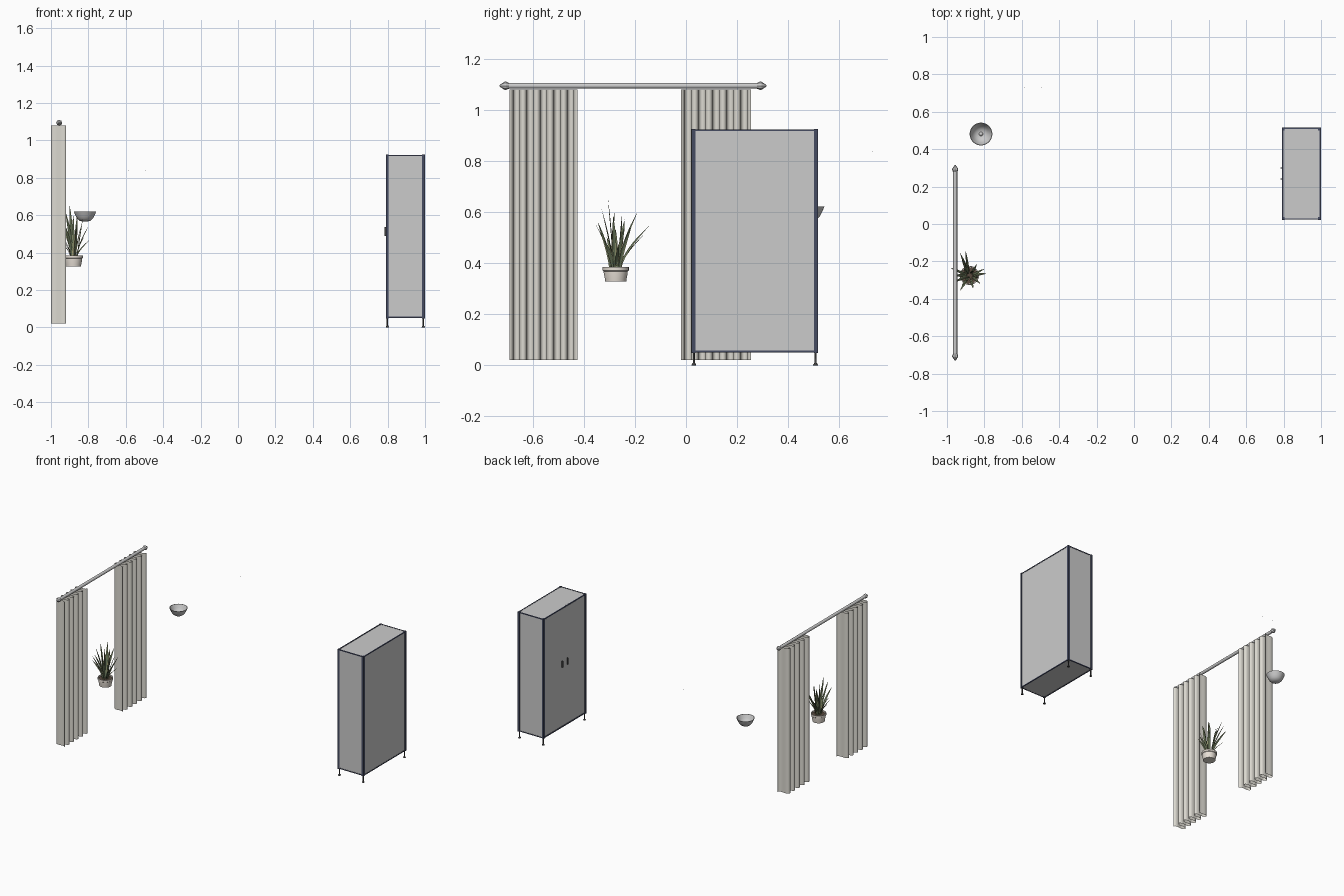
import bpy, bmesh, math, random
from mathutils import Vector

if "Cube" in bpy.data.objects:
    bpy.data.objects.remove(bpy.data.objects["Cube"])

random.seed(4)


def material(name, rgb):
    m = bpy.data.materials.new(name)
    m.diffuse_color = (*rgb, 1)
    m.use_nodes = True
    m.node_tree.nodes["Principled BSDF"].inputs["Base Color"].default_value = m.diffuse_color
    return m


NAVY = material("dark_blue_metal", (0.06, 0.07, 0.12))
DARK = material("black_metal", (0.05, 0.05, 0.05))
CLOTH = material("linen", (0.72, 0.70, 0.64))
CREAM = material("cream_ceramic", (0.80, 0.74, 0.67))
SOIL = material("soil", (0.10, 0.07, 0.05))
GREEN = material("leaf_green", (0.12, 0.16, 0.09))
YELLOW = material("leaf_edge", (0.42, 0.40, 0.20))


def make(name, verts, faces, mats=(), smooth=None):
    me = bpy.data.meshes.new(name)
    me.from_pydata(verts, [], faces)
    ob = bpy.data.objects.new(name, me)
    bpy.context.collection.objects.link(ob)
    for m in mats:
        if m:
            me.materials.append(m)
    if smooth:
        bpy.ops.object.select_all(action='DESELECT')
        ob.select_set(True)
        bpy.context.view_layer.objects.active = ob
        bpy.ops.object.shade_smooth_by_angle(angle=math.radians(smooth))
    return ob


def box(name, lo, hi, mat=None):
    v = [(x, y, z) for x in (lo[0], hi[0]) for y in (lo[1], hi[1]) for z in (lo[2], hi[2])]
    f = [(0, 1, 3, 2), (4, 6, 7, 5), (0, 4, 5, 1), (2, 3, 7, 6), (0, 2, 6, 4), (1, 5, 7, 3)]
    return make(name, v, f, [mat])


def lathe(name, profile, at, sides=32, mat=None, axis='Z', smooth=40):
    """Spin (radius, height) points around an axis through 'at', closing both ends."""
    v, f = [], []
    for r, h in profile:
        for i in range(sides):
            a = 2 * math.pi * i / sides
            c, s = r * math.cos(a), r * math.sin(a)
            p = (c, s, h) if axis == 'Z' else (s, h, c)
            v.append(Vector(p) + Vector(at))
    n = len(profile)
    for j in range(n - 1):
        for i in range(sides):
            k = (i + 1) % sides
            f.append((j * sides + i, j * sides + k, (j + 1) * sides + k, (j + 1) * sides + i))
    f.append(tuple(reversed(range(sides))))
    f.append(tuple(range((n - 1) * sides, n * sides)))
    return make(name, v, f, [mat], smooth)


# Curtain panels: thin sheets with looping folds
def curtain(name, y0, y1, folds=5, steps=24):
    pts = []
    for i in range(folds * steps + 1):
        p = 2 * math.pi * i / steps
        depth = 0.04 * (1 if i < steps else random.choice((1, 1)))
        pts.append((-0.96 + depth * math.cos(p), p + 0.75 * math.sin(2 * p)))
    lo, hi = min(q[1] for q in pts), max(q[1] for q in pts)
    v = []
    for z in (0.02, 1.08):
        v += [(x, y0 + (y - lo) / (hi - lo) * (y1 - y0), z) for x, y in pts]
    n = len(pts)
    f = [(i, i + 1, n + i + 1, n + i) for i in range(n - 1)]
    make(name, v, f, [CLOTH], 60)


curtain("left_curtain", -0.69, -0.425)
curtain("right_curtain", -0.02, 0.255)

# Curtain rod with faceted finials
lathe("curtain_rod", [(0.011, -0.70), (0.011, 0.29)], (-0.956, 0, 1.094), 12, axis='Y')
for name, y, s in (("front_finial", -0.692, -1), ("back_finial", 0.277, 1)):
    lathe(name, [(0.011, 0), (0.016, s * 0.012), (0.016, s * 0.018), (0.003, s * 0.038)],
          (-0.956, y, 1.094), 8, axis='Y', smooth=20)

# Plant pot and soil
PX, PY = -0.88, -0.275
lathe("plant_pot", [(0.041, 0.327), (0.042, 0.336), (0.047, 0.362), (0.047, 0.368), (0.051, 0.371),
                    (0.051, 0.385), (0.046, 0.385), (0.045, 0.374)], (PX, PY, 0), 32, CREAM)
lathe("soil", [(0.044, 0.370), (0.044, 0.377)], (PX, PY, 0), 32, SOIL)


# Sword-shaped leaves with pale edges
def leaf(name, tip, width=0.0085, seg=8):
    tip = Vector(tip)
    flat = Vector((tip.x - PX, tip.y - PY, 0))
    d = flat.normalized()
    base = Vector((PX, PY, 0.376)) + d * random.uniform(0.010, 0.024)
    a = random.uniform(-0.7, 0.7)
    side = Vector((-d.y * math.cos(a) - d.x * math.sin(a), d.x * math.cos(a) - d.y * math.sin(a), 0))
    out = Vector((side.y, -side.x, 0))
    v, f = [], []
    for j in range(seg + 1):
        t = j / seg
        c = base + Vector(((tip.x - base.x) * t ** 1.6, (tip.y - base.y) * t ** 1.6, (tip.z - base.z) * t))
        w = width * (0.6 + 0.9 * t) * (1 - t ** 2.5) + 0.0003
        for u in (-1, -0.65, 0, 0.65, 1):
            v.append(c + side * (u * w) + out * (abs(u) * w * 0.4))
    for j in range(seg):
        for i in range(4):
            k = j * 5 + i
            f.append((k, k + 1, k + 6, k + 5))
    ob = make(name, v, f, [GREEN, YELLOW], 60)
    for p in ob.data.polygons:
        p.material_index = 1 if p.index % 4 in (0, 3) else 0


TIPS = [(-0.90, -0.305, 0.65), (-0.92, -0.330, 0.61), (-0.86, -0.345, 0.56), (-0.93, -0.355, 0.555),
        (-0.86, -0.250, 0.595), (-0.91, -0.240, 0.57), (-0.90, -0.215, 0.555), (-0.84, -0.215, 0.54),
        (-0.92, -0.190, 0.60), (-0.90, -0.145, 0.545), (-0.93, -0.155, 0.52), (-0.79, -0.265, 0.47),
        (-0.80, -0.240, 0.54), (-0.83, -0.285, 0.58), (-0.97, -0.275, 0.53), (-0.98, -0.235, 0.49),
        (-0.96, -0.310, 0.50), (-0.82, -0.320, 0.49), (-0.88, -0.280, 0.60)]
for i, tip in enumerate(TIPS):
    leaf(f"leaf_{i + 1}", tip)

# Bowl wall lamp, open at the top, with a small centre knob
LAMP = (-0.818, 0.481, 0)
lathe("lamp_bowl", [(0.012, 0.566), (0.028, 0.570), (0.042, 0.582), (0.050, 0.597), (0.061, 0.621),
                    (0.058, 0.621), (0.047, 0.598), (0.039, 0.585), (0.026, 0.574), (0.010, 0.570)], LAMP, 32)
lathe("lamp_knob", [(0.011, 0.568), (0.011, 0.577), (0.007, 0.583), (0.002, 0.585)], LAMP, 16)

# Cabinet carcass and doors
X0, X1, Y0, Y1, Z0, Z1 = 0.790, 1.0, 0.022, 0.516, 0.052, 0.922
box("cabinet_body", (X0 + 0.010, Y0 + 0.003, Z0), (X1 - 0.003, Y1 - 0.003, Z1 - 0.001))
YM = (Y0 + Y1) / 2
box("front_door", (X0 + 0.003, Y0 + 0.014, Z0 + 0.008), (X0 + 0.010, YM - 0.0005, Z1 - 0.008))
box("back_door", (X0 + 0.003, YM + 0.0005, Z0 + 0.008), (X0 + 0.010, Y1 - 0.014, Z1 - 0.008))
for name, y in (("front_handle", 0.24), ("back_handle", 0.30)):
    box(name, (0.784, y - 0.003, 0.49), (X0 + 0.004, y + 0.003, 0.537), DARK)

# Cabinet posts and legs at each corner
for xn, x, sx in (("left", X0, 1), ("right", X1, -1)):
    for yn, y, sy in (("front", Y0, 1), ("back", Y1, -1)):
        xs, ys = sorted((x, x + sx * 0.015)), sorted((y, y + sy * 0.015))
        box(f"{yn}_{xn}_post", (xs[0], ys[0], Z0 - 0.003), (xs[1], ys[1], Z1 + 0.002), NAVY)
        lathe(f"{yn}_{xn}_leg", [(0.009, 0), (0.009, 0.003), (0.004, 0.010), (0.004, 0.052)],
              (x + sx * 0.009, y + sy * 0.009, 0), 12, DARK)

# Cabinet rails along top and bottom edges
for zn, z in (("bottom", Z0 - 0.001), ("top", Z1 - 0.006)):
    for n, x in (("left", X0 + 0.001), ("right", X1 - 0.008)):
        box(f"{zn}_{n}_rail", (x, Y0 + 0.015, z), (x + 0.007, Y1 - 0.015, z + 0.0065), NAVY)
    for n, y in (("front", Y0 + 0.001), ("back", Y1 - 0.008)):
        box(f"{zn}_{n}_rail", (X0 + 0.015, y, z), (X1 - 0.015, y + 0.007, z + 0.0065), NAVY)

# Tiny wall pins
for n, x in (("left", -0.583), ("right", -0.493)):
    lathe(f"{n}_wall_pin", [(0.0015, 0), (0.0015, 0.003)], (x, 0.7275, 0.838), 8, DARK, axis='Y')
